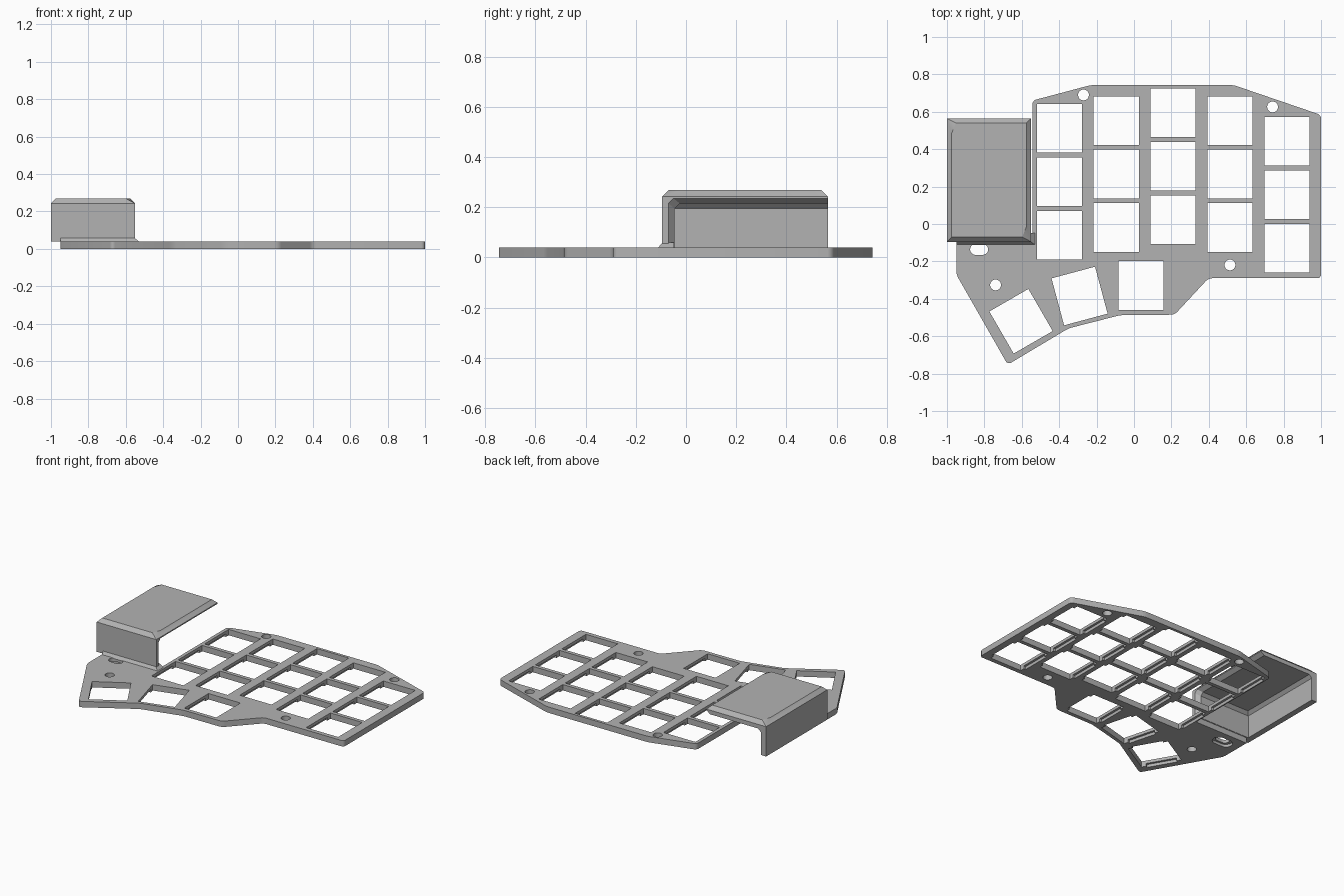
import bpy, bmesh, math
from mathutils import Matrix, Vector

if "Cube" in bpy.data.objects:
    bpy.data.objects.remove(bpy.data.objects["Cube"], do_unlink=True)

GREY = (0.45, 0.45, 0.45, 1)
grey = bpy.data.materials.new("warm_grey_plastic")
grey.use_nodes = True
grey.diffuse_color = GREY
grey.node_tree.nodes["Principled BSDF"].inputs["Base Color"].default_value = GREY


def finish(name, bm):
    bmesh.ops.recalc_face_normals(bm, faces=bm.faces)
    mesh = bpy.data.meshes.new(name)
    bm.to_mesh(mesh)
    bm.free()
    mesh.materials.append(grey)
    obj = bpy.data.objects.new(name, mesh)
    bpy.context.collection.objects.link(obj)
    return obj


def prism(bm, points, z0, z1):
    """Extrude a flat outline between two heights."""
    face = bm.faces.new([bm.verts.new((x, y, z0)) for x, y in points])
    up = bmesh.ops.extrude_face_region(bm, geom=[face])["geom"]
    verts = [v for v in up if isinstance(v, bmesh.types.BMVert)]
    bmesh.ops.translate(bm, vec=(0, 0, z1 - z0), verts=verts)


def frustum(bm, low, high):
    """Convex solid between two rectangles (x0, x1, y0, y1, z)."""
    verts = [bm.verts.new((x, y, r[4])) for r in (low, high)
             for x in r[:2] for y in r[2:4]]
    bmesh.ops.convex_hull(bm, input=verts)


def hull(bm, points):
    bmesh.ops.convex_hull(bm, input=[bm.verts.new(p) for p in points])


def cut(obj, bm):
    """Subtract a solid, keep the result and drop the cutter."""
    cutter = finish("cutter", bm)
    cutter.hide_render = True
    mod = obj.modifiers.new("cut", "BOOLEAN")
    mod.operation, mod.solver, mod.object = "DIFFERENCE", "EXACT", cutter
    bpy.context.view_layer.update()
    graph = bpy.context.evaluated_depsgraph_get()
    mesh = bpy.data.meshes.new_from_object(obj.evaluated_get(graph))
    obj.modifiers.clear()
    obj.data = mesh
    bpy.data.objects.remove(cutter, do_unlink=True)


def rect(cx, cy, angle, w, h):
    turn = Matrix.Rotation(math.radians(angle), 2)
    return [Vector((cx, cy)) + turn @ Vector((sx * w / 2, sy * h / 2))
            for sx, sy in ((-1, -1), (1, -1), (1, 1), (-1, 1))]


def slot(cx, cy, r, half, n=32):
    """Round hole, stretched along x by half on each side."""
    pts = []
    for i in range(n):
        a = 2 * math.pi * (i + 0.5) / n
        pts.append((cx + r * math.cos(a) + math.copysign(half, math.cos(a)),
                    cy + r * math.sin(a)))
    return pts


# Plate with rounded corners
THICK = 0.04
outline = [(-.543, .66), (-.23, .743), (.532, .743), (1, .583), (1, -.29),
           (.398, -.29), (.217, -.485), (-.072, -.487), (-.35, -.558),
           (-.675, -.752), (-.95, -.27), (-.95, -.05), (-.543, -.05)]
bm = bmesh.new()
prism(bm, outline, 0, THICK)
corners = [e for e in bm.edges
           if abs(e.verts[0].co.z - e.verts[1].co.z) > 0.01
           and e.verts[0].co.y != e.verts[1].co.y + 1
           and abs(e.verts[0].co.y + .05) > 0.01]
bmesh.ops.bevel(bm, geom=corners, offset=0.02, segments=4, affect="EDGES", profile=0.5)
plate = finish("switch_plate", bm)

# Key openings: five staggered columns and three thumb keys
keys = [(-.399 + .304 * col, top - .286 * row, 0)
        for col, top in enumerate((.511, .553, .594, .553, .442))
        for row in range(3)]
keys += [(.037, -.329, 0), (-.291, -.385, 15), (-.604, -.52, 30)]
bm = bmesh.new()
for x, y, a in keys:
    prism(bm, rect(x, y, a, .241, .26), -.1, .1)

# Screw holes and the oblong hole
for x, y in ((-.27, .69), (.741, .626), (.513, -.219), (-.74, -.326)):
    prism(bm, slot(x, y, .029, 0), -.1, .1)
prism(bm, slot(-.828, -.136, .029, .019), -.1, .1)
cut(plate, bm)

# Clip recesses on the underside, and a wider mouth for the oblong hole
bm = bmesh.new()
for x, y, a in keys:
    prism(bm, rect(x, y, a, .272, .2), -.1, .02)
prism(bm, slot(-.828, -.136, .042, .028), -.1, .018)
cut(plate, bm)

# Cover: chamfered shell, open at the back and on the inner side
bm = bmesh.new()
frustum(bm, (-1, -.55, -.095, .565, THICK), (-1, -.55, -.095, .565, .268))
edges = [e for e in bm.edges if all(v.co.z > .2 for v in e.verts)]
bmesh.ops.bevel(bm, geom=edges, offset=.025, segments=1, affect="EDGES")
cover = finish("controller_cover", bm)

bm = bmesh.new()
hull(bm, [(x, y, z) for x in (-.96, 0) for y in (-.045, 1) for z in (-.1, .195)]
     + [(x, y, .215) for x in (-.94, 0) for y in (-.025, 1)])
cut(cover, bm)

# Flared lip of the side opening
bm = bmesh.new()
lip = []
for x, d in ((-.577, 0), (-.545, .03)):
    lip += [(x, -.045 - d, -.1), (x, -.045 - d, .195 + d * .8),
            (x, -.025 - d, .215 + d * .8), (x, 1, .215 + d * .8), (x, 1, -.1)]
hull(bm, lip)
cut(cover, bm)

# Sloped foot joining the cover to the plate
bm = bmesh.new()
frustum(bm, (-.95, -.528, -.112, -.047, THICK - .002),
        (-.95, -.555, -.093, -.047, .06))
finish("cover_foot", bm)

# Smooth the round corners and holes, keep hard edges
for obj in (plate, cover):
    bpy.ops.object.select_all(action="DESELECT")
    obj.select_set(True)
    bpy.context.view_layer.objects.active = obj
    bpy.ops.object.shade_smooth_by_angle(angle=math.radians(25))
